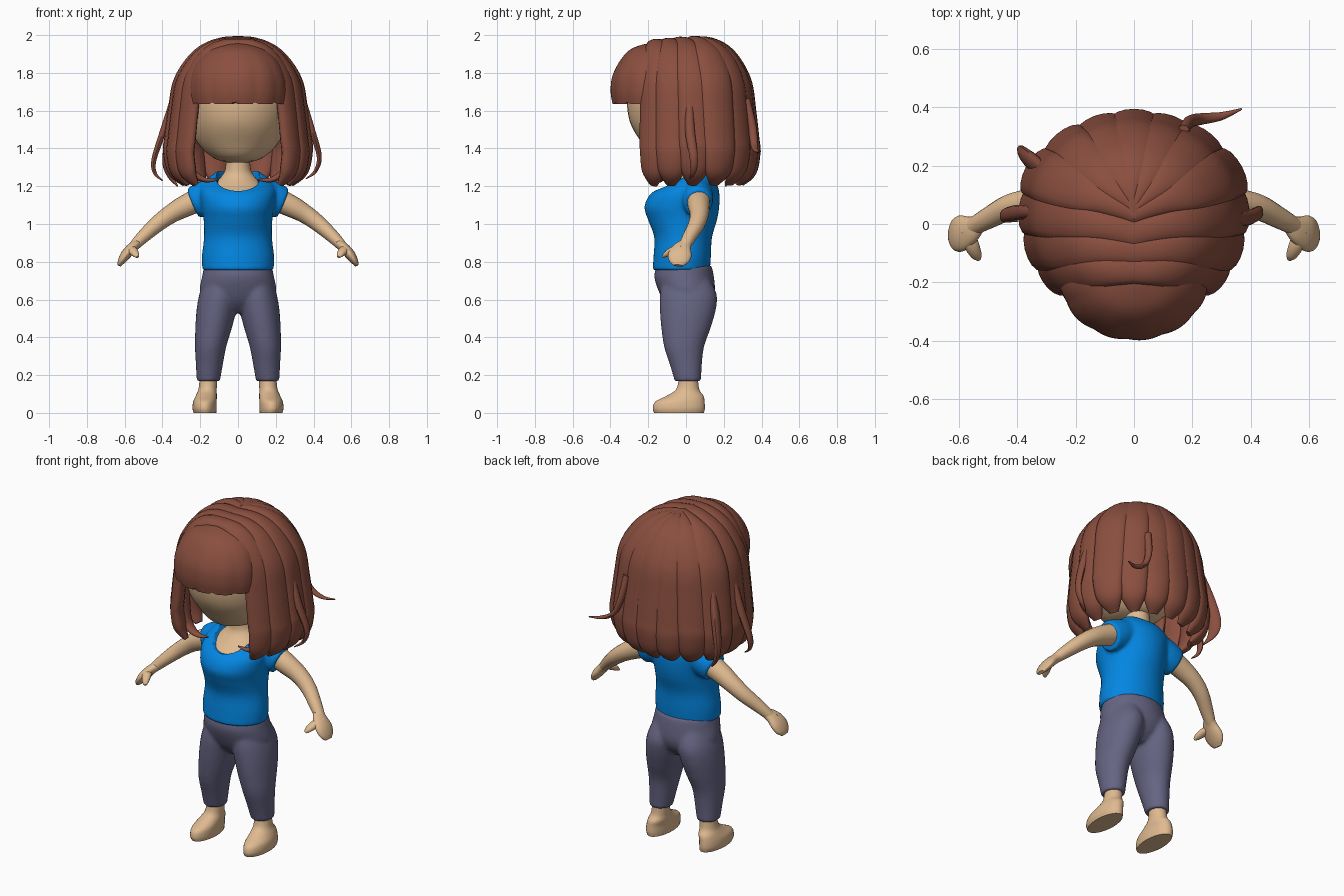
import bpy, bmesh
from math import sin, cos, pi, radians, atan2
from mathutils import Vector, Matrix

if "Cube" in bpy.data.objects:
    bpy.data.objects.remove(bpy.data.objects["Cube"])


def material(name, rgb):
    m = bpy.data.materials.new(name)
    m.use_nodes = True
    m.diffuse_color = (*rgb, 1)
    bsdf = m.node_tree.nodes["Principled BSDF"]
    bsdf.inputs["Base Color"].default_value = (*rgb, 1)
    bsdf.inputs["Roughness"].default_value = 0.8
    return m


hair = material("chestnut hair", (0.255, 0.078, 0.05))
skin = material("warm skin", (0.74, 0.49, 0.28))
blue = material("blue cloth", (0.001, 0.24, 0.76))
grey = material("slate cloth", (0.133, 0.13, 0.228))


def resample(points, steps):
    """Smooth spline through the points; each holds x, y, z, width, thickness."""
    p = [points[0], *points, points[-1]]
    out = []
    for i in range(1, len(p) - 2):
        for k in range(steps):
            t = k / steps
            out.append([b + 0.5 * t * (c - a + t * (2*a - 5*b + 4*c - d + t * (3*(b - c) + d - a)))
                        for a, b, c, d in zip(*p[i - 1:i + 3])])
    return out + [list(points[-1])]


def tube(bm, points, side=None, n=20, steps=5):
    """Loft ellipses along a path; with no side vector the rings stay level."""
    rows = resample(points, steps)
    rings = []
    for i, (x, y, z, w, t) in enumerate(rows):
        u, v = Vector((1, 0, 0)), Vector((0, 1, 0))
        if side is not None:
            ahead = rows[min(i + 1, len(rows) - 1)]
            behind = rows[max(i - 1, 0)]
            along = (Vector(ahead[:3]) - Vector(behind[:3])).normalized()
            v = along.cross(side).normalized()
            u = v.cross(along)
        rings.append([bm.verts.new(Vector((x, y, z)) + u * w * cos(a) + v * t * sin(a))
                      for a in (2 * pi * k / n for k in range(n))])
    for r, q in zip(rings, rings[1:]):
        for k in range(n):
            j = (k + 1) % n
            bm.faces.new((r[k], r[j], q[j], q[k]))
    bm.faces.new(rings[0])
    bm.faces.new(rings[-1])


def finish(name, bm, mat):
    bmesh.ops.recalc_face_normals(bm, faces=bm.faces[:])
    me = bpy.data.meshes.new(name)
    bm.to_mesh(me)
    bm.free()
    ob = bpy.data.objects.new(name, me)
    bpy.context.collection.objects.link(ob)
    if mat:
        me.materials.append(mat)
    bpy.ops.object.select_all(action='DESELECT')
    ob.select_set(True)
    bpy.context.view_layer.objects.active = ob
    bpy.ops.object.shade_smooth_by_angle(angle=radians(50))
    return ob


def part(name, mat, points, side=None, n=20):
    bm = bmesh.new()
    tube(bm, points, side, n)
    return finish(name, bm, mat)


def ellipsoid(center, radii):
    bm = bmesh.new()
    bmesh.ops.create_uvsphere(bm, u_segments=40, v_segments=24, radius=1,
                              matrix=Matrix.LocRotScale(Vector(center), None, Vector(radii)))
    return bm


def blend(ob):
    """Fuse overlapping volumes into one soft surface."""
    m = ob.modifiers.new("fuse", 'REMESH')
    m.mode, m.voxel_size, m.use_smooth_shade = 'VOXEL', 0.01, True
    m = ob.modifiers.new("soften", 'SMOOTH')
    m.factor, m.iterations = 0.5, 6


def flip(points, s):
    return [(s * p[0], *p[1:]) for p in points]


# Head, neck and upper chest
part("head", skin, [(0, 0, 1.325, .05, .06), (0, -.02, 1.35, .13, .15), (0, -.02, 1.43, .215, .215),
                    (0, -.02, 1.55, .265, .28), (0, -.02, 1.7, .28, .285),
                    (0, 0, 1.84, .22, .22), (0, 0, 1.92, .08, .08)], n=40)
part("neck", skin, [(0, 0, 1.1, .14, .13), (0, 0, 1.16, .15, .148), (0, .015, 1.2, .135, .115),
                    (0, .03, 1.25, .09, .08), (0, .03, 1.3, .066, .068), (0, .03, 1.42, .066, .07)], n=28)

# Shirt with cap sleeves and a scooped neckline
bm = bmesh.new()
tube(bm, [(0, -.025, .755, .189, .152), (0, -.02, .83, .191, .152), (0, -.015, .93, .18, .153),
          (0, -.018, 1.02, .182, .182), (0, -.022, 1.09, .192, .198), (0, -.005, 1.16, .2, .182),
          (0, .03, 1.21, .19, .135), (0, .05, 1.25, .15, .09), (0, .06, 1.28, .11, .05)], n=40)
for s in (1, -1):
    tube(bm, flip([(.1, .06, 1.175, .08, .08), (.18, .06, 1.135, .085, .092),
                   (.238, .065, 1.11, .074, .084)], s), Vector((0, 1, 0)))
shirt = finish("shirt", bm, blue)
blend(shirt)
cutter = finish("neckline_cutter", ellipsoid((0, -.06, 1.28), (.125, .2, .125)), None)
cutter.hide_render = True
cutter.hide_set(True)
cutter.display_type = 'WIRE'
cut = shirt.modifiers.new("neckline", 'BOOLEAN')
cut.object, cut.operation, cut.solver = cutter, 'DIFFERENCE', 'EXACT'

# Trousers
bm = bmesh.new()
tube(bm, [(0, -.01, .78, .178, .146), (0, -.01, .72, .191, .158), (0, .005, .64, .202, .148),
          (0, .01, .58, .16, .12), (0, .01, .53, .08, .07)], n=36)
for s in (1, -1):
    tube(bm, flip([(.157, .01, .168, .062, .07), (.152, 0, .25, .071, .084), (.145, -.01, .35, .083, .106),
                   (.129, 0, .45, .097, .131), (.113, .01, .55, .106, .149),
                   (.1, .012, .63, .104, .15), (.09, 0, .72, .08, .12)], s), n=28)
blend(finish("trousers", bm, grey))

# Arms, hands and feet
for s, label in ((1, "left"), (-1, "right")):
    y_axis = Vector((0, 1, 0))
    part(label + "_arm", skin, flip([(.18, .065, 1.14, .065, .065), (.28, .068, 1.095, .058, .058),
         (.36, .07, 1.05, .05, .049), (.43, .056, .998, .044, .043), (.5, .02, .935, .037, .035),
         (.545, -.005, .89, .032, .028), (.57, -.02, .865, .032, .022)], s), y_axis)
    part(label + "_hand", skin, flip([(.53, .005, .9, .028, .024), (.56, -.018, .875, .048, .027),
         (.592, -.032, .84, .062, .027), (.616, -.038, .805, .054, .02),
         (.63, -.04, .78, .028, .01)], s), y_axis)
    part(label + "_thumb", skin, flip([(.575, -.02, .875, .022, .018), (.558, -.07, .86, .026, .02),
         (.542, -.105, .84, .02, .015), (.532, -.122, .825, .008, .006)], s), Vector((s, 0, 0)), n=12)
    part(label + "_foot", skin, flip([(.175, -.037, 0, .06, .132), (.177, -.038, .025, .064, .138),
         (.175, -.032, .06, .062, .13), (.168, -.005, .09, .056, .098), (.162, .008, .12, .049, .064),
         (.158, .012, .16, .047, .053), (.157, .012, .2, .047, .052)], s), n=28)

# Under-layer of hair that closes the gaps between locks
bm = ellipsoid((0, .03, 1.66), (.32, .31, .29))
bmesh.ops.delete(bm, geom=[v for v in bm.verts if v.co.z < 1.45 or (v.co.y < -.06 and v.co.z < 1.74)],
                 context='VERTS')
cap = finish("hair_cap", bm, hair)
cap.modifiers.new("thickness", 'SOLIDIFY').thickness = 0.012

# Long locks falling from the parting: reach, height, relative width
FALL = [(0, 1.967, 0), (.28, 1.957, .5), (.53, 1.915, .8), (.72, 1.84, .95), (.86, 1.74, 1), (.92, 1.6, 1),
        (.97, 1.45, 1), (.99, 1.37, .95), (.93, 1.275, .8), (.79, 1.21, .3)]


def lock(name, angle, root_y, width, root_width, s=1, lift=0, radius=.36):
    a = radians(angle)
    end = Vector((radius * cos(a), radius * sin(a), 0))
    root = Vector((-.01, root_y, -max(0, -root_y) * .1))
    pts = []
    for reach, z, w in FALL:
        p = root.lerp(end, reach)
        low = lift * max(0, reach - .9) * 10
        pts.append((s * p.x, p.y, p.z + z + low, max(width * w, root_width),
                    .028 + .01 * min(w, reach)))
    pts[-1] = (*pts[-1][:3], width * .3, .012)
    part(name, hair, pts, Vector((-s * sin(a), cos(a), 0)), n=16)


for s, label in ((1, "left"), (-1, "right")):
    lock(label + "_front_lock", -32, -.15, .078, .055, s, 0, .335)
    lock(label + "_temple_lock", -13, -.09, .085, .055, s, 0, .35)
    lock(label + "_side_lock", 8, -.03, .09, .055, s, .02, .365)
    lock(label + "_rear_side_lock", 28, .03, .092, .035, s, 0, .385)
    lock(label + "_rear_lock", 49, .04, .088, .015, s, .015, .372)
    lock(label + "_back_lock", 70, .04, .085, .015, s)
    # Small locks curling inward over the shoulders
    part(label + "_inner_lock", hair, flip([(.28, -.1, 1.6, .03, .02), (.275, -.12, 1.42, .045, .025),
         (.25, -.13, 1.29, .04, .022), (.18, -.14, 1.235, .022, .014), (.1, -.14, 1.235, .004, .004)], s),
         y_axis, n=12)
lock("middle_back_lock", 90, .04, .085, .015, 1, .01)

# Loose flicked wisps
part("left_wisp", hair, [(.34, .02, 1.66, .02, .02), (.39, .02, 1.5, .026, .018), (.43, .04, 1.36, .022, .014),
                         (.41, .04, 1.28, .015, .01), (.36, .02, 1.24, .003, .003)], y_axis, n=10)
part("right_wisp", hair, [(-.34, .04, 1.66, .02, .02), (-.4, .04, 1.48, .026, .018), (-.445, .03, 1.34, .022, .014),
                          (-.44, .02, 1.27, .015, .01), (-.4, .01, 1.23, .003, .003)], y_axis, n=10)
part("right_rear_wisp", hair, [(-.3, .18, 1.66, .03, .02), (-.345, .21, 1.48, .045, .025),
                               (-.375, .235, 1.34, .04, .02), (-.36, .23, 1.26, .025, .014),
                               (-.32, .21, 1.2, .004, .004)], Vector((.5, -.85, 0)), n=12)
part("back_wisp", hair, [(.17, .32, 1.66, .02, .02), (.19, .35, 1.52, .022, .018), (.23, .36, 1.43, .02, .014),
                         (.3, .37, 1.39, .014, .01), (.37, .395, 1.385, .003, .003)], y_axis, n=10)

# Fringe: a rounded bowl with scalloped strands and a notched lower edge
bm = bmesh.new()
tube(bm, [(0, -.19, 1.635, .245, .198), (0, -.19, 1.7, .253, .208), (0, -.19, 1.78, .245, .2),
          (0, -.18, 1.86, .212, .172), (0, -.17, 1.92, .15, .13), (0, -.16, 1.95, .07, .07),
          (0, -.16, 1.958, .01, .01)], n=96)
for v in bm.verts:
    dx, dy = v.co.x, v.co.y + .19
    ridge = abs(sin(5.5 * atan2(dx, -dy) + .6))
    grow = 1 + .025 * (ridge - .6) * min(1, (1.96 - v.co.z) * 5)
    v.co.x, v.co.y = dx * grow, dy * grow - .19
    if v.co.z < 1.64 and ridge < .25:
        v.co.z += .04 * (1 - ridge * 4)
finish("fringe", bm, hair)
